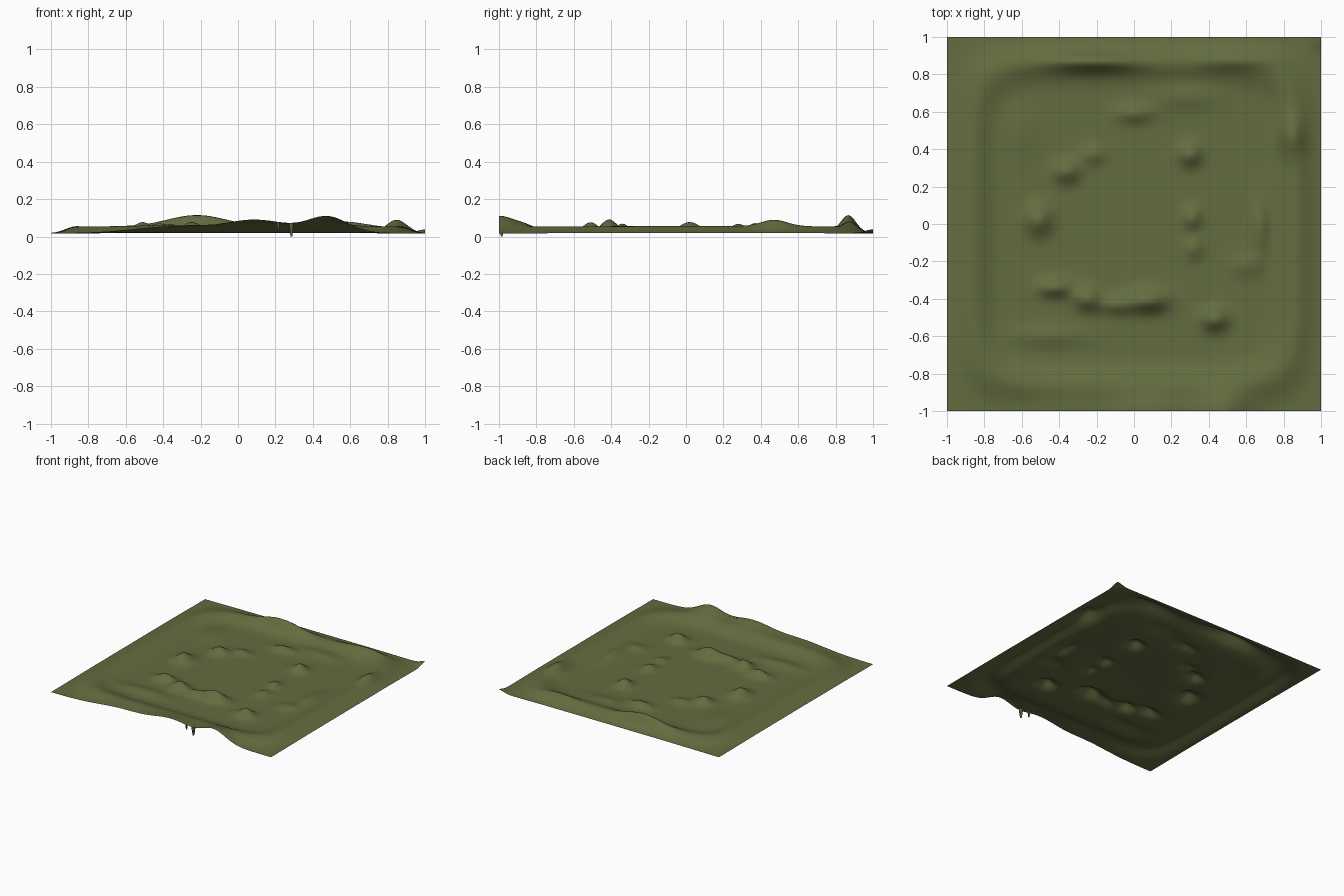
import bpy, bmesh, math

olive = bpy.data.materials.new("olive_green")
olive.diffuse_color = (0.125, 0.15, 0.05, 1)

# Mounds on the sheet: x, y, half width x, half width y, height
MOUNDS = [
    (-0.22, 0.87, 0.22, 0.05, 0.060), (0.55, 0.88, 0.20, 0.05, 0.028),
    (-0.36, 0.28, 0.07, 0.06, 0.048), (-0.22, 0.37, 0.07, 0.05, 0.026),
    (0.30, 0.37, 0.06, 0.06, 0.052), (-0.51, 0.02, 0.07, 0.08, 0.058),
    (0.31, 0.03, 0.05, 0.06, 0.036), (0.32, -0.13, 0.05, 0.06, 0.026),
    (-0.42, -0.34, 0.09, 0.05, 0.050), (-0.25, -0.40, 0.07, 0.06, 0.055),
    (0.08, -0.41, 0.10, 0.06, 0.070), (-0.09, -0.43, 0.10, 0.05, 0.035),
    (0.43, -0.51, 0.07, 0.06, 0.058), (0.00, 0.59, 0.10, 0.05, 0.034),
    (0.27, 0.68, 0.18, 0.07, 0.020), (0.67, -0.02, 0.05, 0.15, 0.030),
    (0.60, -0.22, 0.08, 0.06, 0.020), (0.84, 0.47, 0.07, 0.10, 0.036),
    (-0.60, 0.50, 0.10, 0.15, 0.015), (-0.45, -0.60, 0.20, 0.06, 0.020),
    (0.48, -1.00, 0.15, 0.11, 0.085), (0.10, -1.00, 0.24, 0.10, 0.068),
    (-0.35, -1.00, 0.28, 0.10, 0.032), (1.00, 1.00, 0.06, 0.06, 0.022),
]


def height(x, y):
    # low floor, rounded square rim, then the mounds
    r = (abs(x) ** 7 + abs(y) ** 7) ** (1 / 7)
    z = 0.016 + 0.038 * math.exp(-((r - 0.86) / 0.085) ** 2)
    z += 0.006 * math.exp(-(x * x + y * y) / 0.5)
    for mx, my, sx, sy, h in MOUNDS:
        z += h * math.exp(-((x - mx) / sx) ** 2 - ((y - my) / sy) ** 2)
    return z


def add_object(name, bm):
    me = bpy.data.meshes.new(name)
    bm.to_mesh(me)
    bm.free()
    for p in me.polygons:
        p.use_smooth = True
    me.materials.append(olive)
    ob = bpy.data.objects.new(name, me)
    bpy.context.collection.objects.link(ob)


# Rolling ground sheet, open underneath
bm = bmesh.new()
bmesh.ops.create_grid(bm, x_segments=140, y_segments=140, size=1.0)
for v in bm.verts:
    v.co.z = height(v.co.x, v.co.y)
add_object("ground_sheet", bm)

# Two thin slivers hanging from the front edge
bm = bmesh.new()
for x, y, w, tip in [(0.285, -0.985, 0.012, 0.0), (0.215, -0.975, 0.008, 0.025)]:
    top = height(x, y)
    ring = [bm.verts.new((x + dx * w, y + dy * w, top))
            for dx, dy in [(-1, -1), (1, -1), (1, 1), (-1, 1)]]
    low = [bm.verts.new((x + (v.co.x - x) * 0.4, y + (v.co.y - y) * 0.4, tip)) for v in ring]
    for i in range(4):
        j = (i + 1) % 4
        bm.faces.new((ring[j], ring[i], low[i], low[j]))
bmesh.ops.recalc_face_normals(bm, faces=bm.faces[:])
add_object("edge_slivers", bm)
